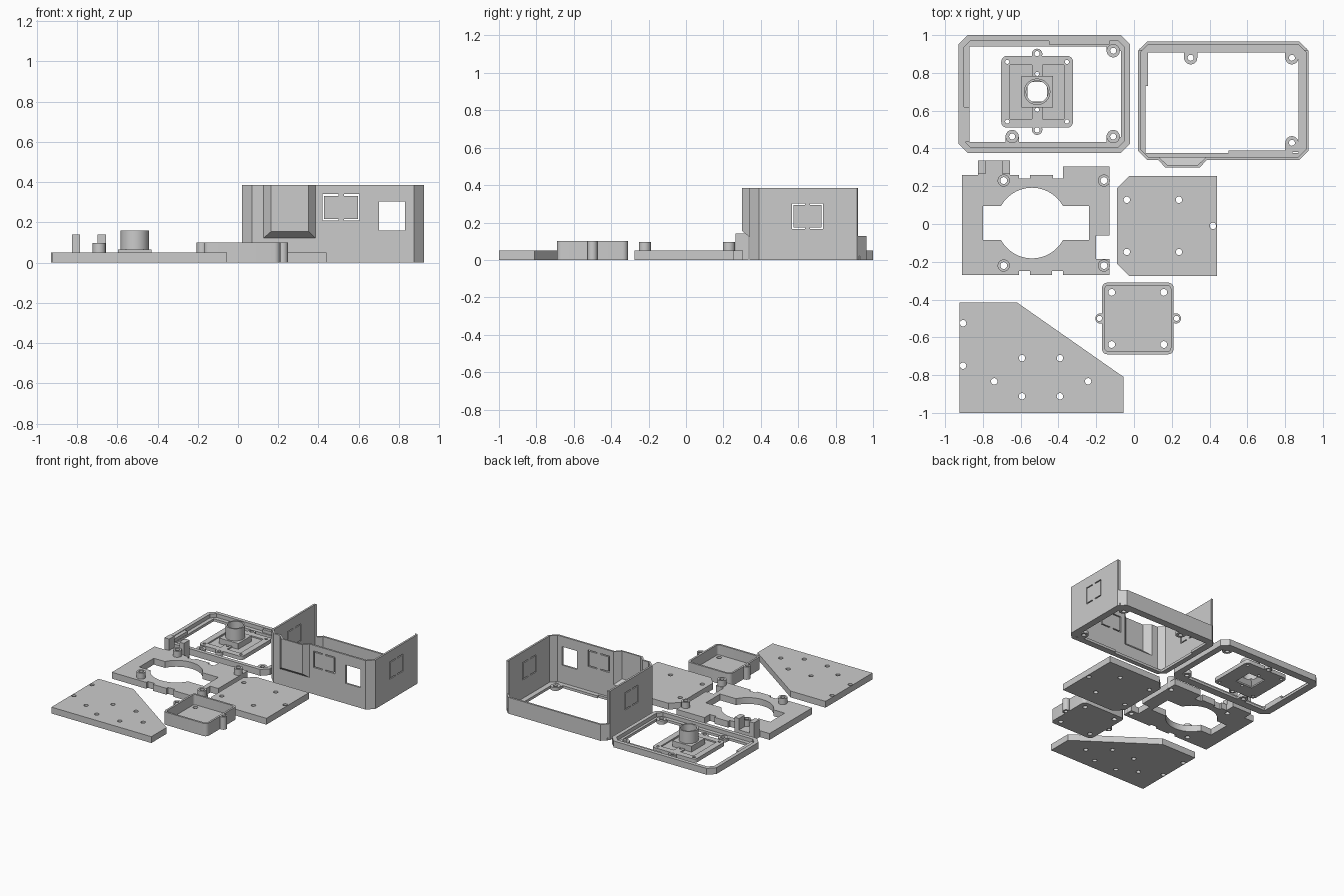
import bpy, bmesh, math
from mathutils import Vector

if "Cube" in bpy.data.objects:
    bpy.data.objects.remove(bpy.data.objects["Cube"])

grey = bpy.data.materials.new("plain grey")
grey.diffuse_color = (0.6, 0.6, 0.6, 1)
grey.use_nodes = True
grey.node_tree.nodes["Principled BSDF"].inputs["Base Color"].default_value = grey.diffuse_color


def make(name, bm):
    bmesh.ops.recalc_face_normals(bm, faces=bm.faces[:])
    me = bpy.data.meshes.new(name)
    bm.to_mesh(me)
    bm.free()
    ob = bpy.data.objects.new(name, me)
    bpy.context.collection.objects.link(ob)
    me.materials.append(grey)
    return ob


def prism(name, pts, z0, z1):
    bm = bmesh.new()
    f = bm.faces.new([bm.verts.new((x, y, z0)) for x, y in pts])
    up = bmesh.ops.extrude_face_region(bm, geom=[f])["geom"]
    bmesh.ops.translate(bm, vec=(0, 0, z1 - z0), verts=[v for v in up if isinstance(v, bmesh.types.BMVert)])
    return make(name, bm)


def hull(name, pts):
    bm = bmesh.new()
    for p in pts:
        bm.verts.new(p)
    bmesh.ops.convex_hull(bm, input=bm.verts[:])
    return make(name, bm)


def combine(ob, other, op="DIFFERENCE"):
    m = ob.modifiers.new("bool", "BOOLEAN")
    m.operation, m.object, m.solver = op, other, "EXACT"
    bpy.context.view_layer.objects.active = ob
    bpy.ops.object.modifier_apply(modifier=m.name)
    bpy.data.objects.remove(other)


def add(ob, other):
    combine(ob, other, "UNION")


def rect(x0, x1, y0, y1):
    return [(x0, y0), (x1, y0), (x1, y1), (x0, y1)]


def chamfered(x0, x1, y0, y1, c):
    return [(x0 + c, y0), (x1 - c, y0), (x1, y0 + c), (x1, y1 - c),
            (x1 - c, y1), (x0 + c, y1), (x0, y1 - c), (x0, y0 + c)]


def rounded(cx, cy, h, r):
    return [(cx + sx * (h - r) + r * math.cos(a), cy + sy * (h - r) + r * math.sin(a))
            for q, (sx, sy) in enumerate([(1, 1), (-1, 1), (-1, -1), (1, -1)])
            for a in [(q + i / 5) * math.pi / 2 for i in range(6)]]


def circle(x, y, r, n=32):
    return [(x + r * math.cos(2 * math.pi * i / n), y + r * math.sin(2 * math.pi * i / n)) for i in range(n)]


def drill(ob, centres, r, z0=-1, z1=1):
    for x, y in centres:
        combine(ob, prism("cutter", circle(x, y, r, 20), z0, z1))


def box_cut(ob, x0, x1, y0, y1, z0, z1):
    combine(ob, prism("cutter", rect(x0, x1, y0, y1), z0, z1))


def corners(cx, cy, d):
    return [(cx + sx * d, cy + sy * d) for sx in (-1, 1) for sy in (-1, 1)]


def bosses(ob, centres, r, hole, z1):
    for x, y in centres:
        add(ob, prism("boss", circle(x, y, r), 0, z1))
    drill(ob, centres, hole)


# Flat plates
corner_plate = prism("corner_plate", [(-.925, -1), (-.055, -1), (-.055, -.81), (-.62, -.415), (-.925, -.415)], 0, .05)
drill(corner_plate, [(-.905, -.525), (-.905, -.75), (-.74, -.833), (-.593, -.71), (-.392, -.71),
                     (-.243, -.833), (-.593, -.912), (-.392, -.912)], .017)
square_plate = prism("square_plate", [(-.025, -.275), (.44, -.275), (.44, .255), (-.025, .255), (-.09, .19), (-.09, -.21)], 0, .05)
drill(square_plate, corners(.1, -.01, .138) + [(.418, -.01)], .017)

# Mounting plate with large opening, bosses and clip
mount = prism("mount_plate", [
    (-.91, -.27), (-.61, -.27), (-.61, -.25), (-.55, -.25), (-.55, -.27), (-.435, -.27), (-.435, -.25),
    (-.375, -.25), (-.375, -.27), (-.13, -.27), (-.13, -.185), (-.2, -.185), (-.2, -.06), (-.13, -.06),
    (-.13, .305), (-.375, .305), (-.375, .24), (-.43, .24), (-.43, .26), (-.55, .26), (-.55, .24),
    (-.61, .24), (-.61, .26), (-.91, .26)], 0, .05)
combine(mount, prism("cutter", circle(-.54, .005, .187, 64), -1, 1))
box_cut(mount, -.80, -.238, -.085, .095, -1, 1)
bosses(mount, [(x, y) for x in (-.69, -.159) for y in (-.22, .23)], .032, .018, .097)
add(mount, prism("clip_base", rect(-.826, -.657, .25, .335), 0, .05))
for x in (-.826, -.697):
    add(mount, prism("clip_post", rect(x, x + .04, .265, .335), .03, .14))

# Open tray with ears
tray = prism("tray", rounded(.02, -.5, .19, .03), 0, .1)
for x in (-.178, .222):
    add(tray, prism("ear", circle(x, -.5, .027), 0, .1))
combine(tray, prism("cutter", rounded(.02, -.5, .175, .02), .02, 1))
drill(tray, [(-.183, -.5), (.225, -.5)], .014)
drill(tray, corners(.02, -.5, .138), .018)

# Lid frame: rim with a lower inner ledge
lid = prism("lid_frame", chamfered(-.93, -.02, .375, 1, .05), 0, .05)
combine(lid, prism("cutter", chamfered(-.9, -.05, .405, .97, .035), .02, 1))
box_cut(lid, -.87, -.07, .435, .94, -1, 1)
for r in (rect(-.45, -.13, .95, .975), rect(-.905, -.872, .435, .62)):
    add(lid, prism("rib", r, 0, .045))
add(lid, prism("boss_web", rect(-.68, -.61, .41, .46), 0, .02))
for y0, y1 in ((.41, .46), (.917, .96)):
    add(lid, prism("boss_web", rect(-.145, -.06, y0, y1), 0, .02))
bosses(lid, [(-.11, .917), (-.11, .463), (-.645, .463)], .035, .016, .03)

# Lens holder: plate, square step and tube
cx, cy = -.513, .70
holder = prism("lens_holder", rounded(cx, cy, .19, .03), 0, .03)
for s in (-1, 1):
    add(holder, prism("ear", circle(cx, cy + s * .2, .028), 0, .03))
    combine(holder, prism("cutter", rect(*sorted((cx + s * .028, cx + s * .143)), cy - .143, cy + .143), .02, 1))
add(holder, prism("step", rect(cx - .083, cx + .083, cy - .083, cy + .083), .01, .065))
add(holder, prism("tube", circle(cx, cy, .07, 48), .05, .16))
drill(holder, [(cx, cy - .202), (cx, cy + .202)], .014)
drill(holder, corners(cx, cy, .158) + [(cx, cy - .095), (cx, cy + .095)], .011)
b, t = .075, .04
combine(holder, hull("cutter", [(cx + sx * w, cy + sy * w, z) for w, z in ((b, -.01), (b, .01), (t, .055))
                                for sx in (-1, 1) for sy in (-1, 1)]))
combine(holder, prism("cutter", circle(cx, cy, .058, 48), .04, 1))

# Case: tall walls on three sides, low back, ring floor
case = prism("case", chamfered(.02, .925, .34, .965, .05), 0, .385)


def hood(o):  # tapered bulge on the front wall, shrunk by o
    top = .385 if o == 0 else .5
    return hull("hood", [(x, y, z) for y, x0, x1, z0 in ((.38, .09 + o, .42 - o, .09 + o), (.30 + o, .165 + o, .35 - o, .155 + o))
                         for x in (x0, x1) for z in (z0, top)])


add(case, hood(0))
combine(case, prism("cutter", chamfered(.035, .91, .355, .95, .041), .02, 1))
combine(case, hood(.012))
box_cut(case, -.1, 1.1, .92, 1.1, .128, 1)
box_cut(case, .06, .87, .376, .907, -1, .1)
for r in (rect(.03, .075, .73, .93), rect(.5, .84, .35, .39)):
    add(case, prism("rib", r, 0, .02))
for r in (rect(.265, .335, .88, .955), rect(.80, .915, .88, .93), rect(.80, .915, .38, .43)):
    add(case, prism("boss_web", r, 0, .02))
bosses(case, [(.3, .88), (.836, .88), (.836, .43)], .035, .016, .025)
box_cut(case, .70, .83, .3, .4, .16, .305)  # front window


def brackets(a0, a1, z0, z1, box):  # thin bracket-shaped slots in a wall
    w, g, m = .008, .014, (a0 + a1) / 2
    for p, q, r, s in ((a0, a0 + w, z0, z1), (a1 - w, a1, z0, z1),
                       (a0, m - g, z0, z0 + w), (m + g, a1, z0, z0 + w),
                       (a0, m - g, z1 - w, z1), (m + g, a1, z1 - w, z1)):
        box(p, q, r, s)


brackets(.42, .605, .21, .34, lambda p, q, r, s: box_cut(case, p, q, .3, .4, r, s))
brackets(.567, .733, .165, .302, lambda p, q, r, s: box_cut(case, -.1, 1.1, p, q, r, s))

# Smooth round parts, keep edges sharp
for ob in list(bpy.context.scene.objects):
    bpy.ops.object.select_all(action="DESELECT")
    ob.select_set(True)
    bpy.context.view_layer.objects.active = ob
    bpy.ops.object.shade_smooth_by_angle(angle=math.radians(25))
